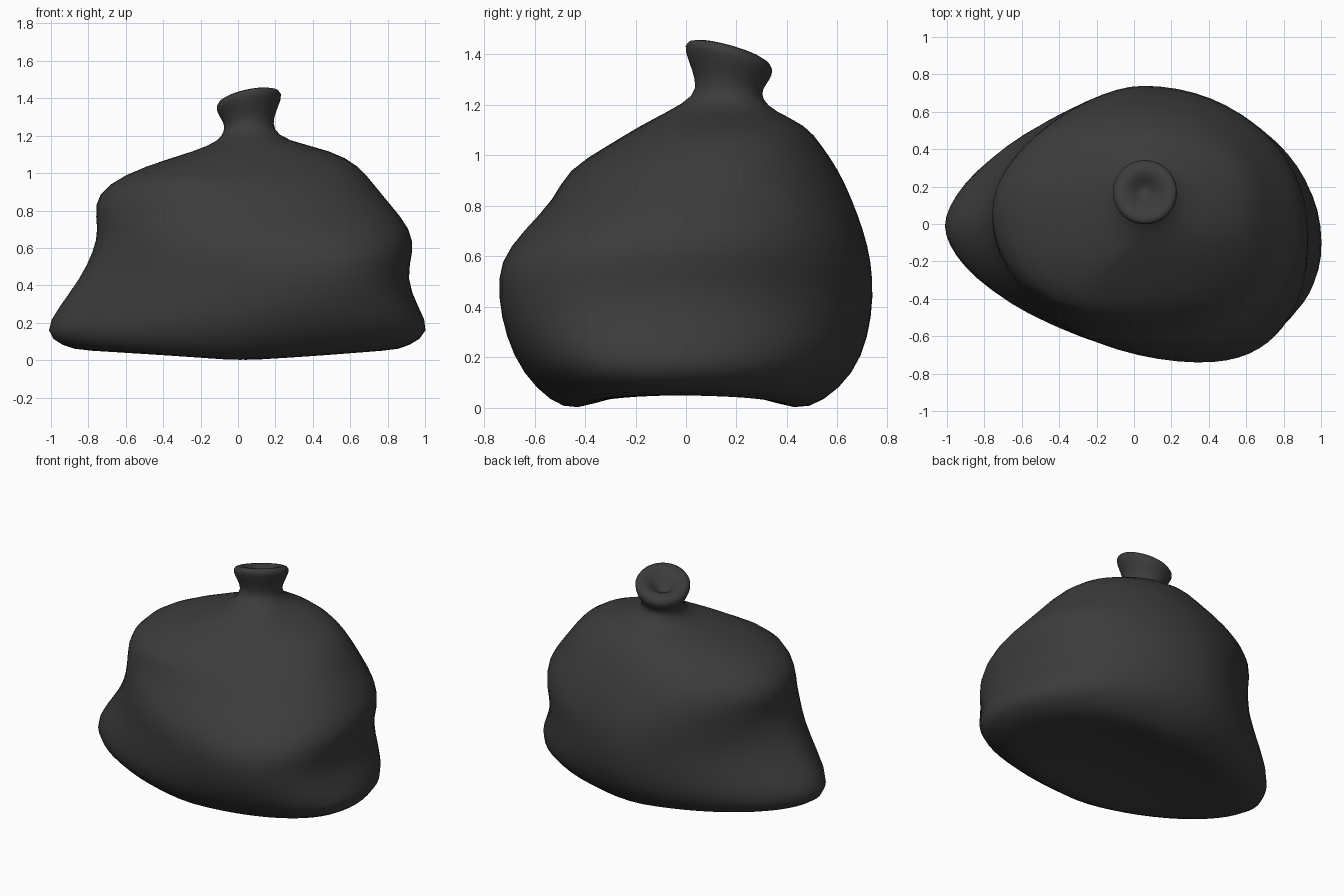
import bpy
import bmesh
from math import cos, sin, tau

SEGMENTS = 30

# Rings from the base up: height, right, left, front, back, front bulge x, side fullness
RINGS = [
    (-.02, -.82, .81, -.44, .44, .0, 1.85),
    (.02, -.95, .92, -.54, .55, .0, 1.8),
    (.13, -1.05, 1.04, -.65, .67, .1, 1.7),
    (.28, -.97, .97, -.72, .73, .25, 1.7),
    (.44, -.85, .9, -.75, .75, .35, 1.75),
    (.58, -.78, .945, -.745, .74, .35, 1.95),
    (.7, -.75, .93, -.65, .71, .25, 2.15),
    (.83, -.78, .82, -.52, .66, .05, 2.2),
    (.94, -.71, .73, -.48, .61, -.2, 2.1),
    (1.04, -.5, .65, -.31, .54, -.15, 2),
    (1.12, -.22, .51, -.18, .48, -.05, 2),
    (1.175, -.1, .25, -.07, .35, .05, 2),
]
# Tied neck, rolled rim and the dimple inside: height, radius
NECK = [(1.23, .132), (1.28, .132), (1.34, .162), (1.39, .182),
        (1.42, .145), (1.4, .085), (1.35, .04)]
NECK_X, NECK_Y = .058, .17


def lerp(a, b, t):
    return a + (b - a) * min(1, max(0, t))


def power(value, exponent):
    return abs(value) ** exponent * (1 if value >= 0 else -1)


def body_point(ring, angle):
    z, right, left, front, back, bulge_x, fullness = ring
    c, s = cos(angle), sin(angle)
    # The left side stays full while the right side narrows to a corner
    if c > 0:
        e = 2 / (2.4 if s < 0 else 2.1)
    else:
        e = 2 / (fullness if s < 0 else lerp(fullness, fullness - .35, z / .8))
    middle_x = bulge_x if s < 0 else .04
    middle_y = lerp(-.1 if c > 0 else -.01, NECK_Y, (z - .5) / .7)
    reach_x = left - middle_x if c > 0 else middle_x - right
    reach_y = back - middle_y if s > 0 else middle_y - front
    # The base sags at the front and back and lifts at both sides
    lift = .06 * abs(c) * max(0, 1 - z / .2)
    return (middle_x + reach_x * power(c, e),
            middle_y + reach_y * power(s, e), z + lift)


def neck_point(ring, angle):
    z, radius = ring
    dx, dy = radius * cos(angle), radius * sin(angle)
    tilt = lerp(0, 1, (z - 1.2) / .15)
    return (NECK_X + dx, NECK_Y + dy, z + tilt * (.19 * dx - .27 * dy))


# Loft the bag from its base to the dimple in the knot
bm = bmesh.new()
angles = [tau * (i + .5) / SEGMENTS for i in range(SEGMENTS)]
loops = [[bm.verts.new(body_point(r, a)) for a in angles] for r in RINGS]
loops += [[bm.verts.new(neck_point(r, a)) for a in angles] for r in NECK]
for low, high in zip(loops, loops[1:]):
    for i in range(SEGMENTS):
        j = (i + 1) % SEGMENTS
        bm.faces.new((low[i], low[j], high[j], high[i]))

# Slightly hollow underside, and the floor of the dimple
under = [bm.verts.new((v.co.x * .65, v.co.y * .65, .05)) for v in loops[0]]
under_centre = bm.verts.new((0, 0, .07))
dimple_centre = bm.verts.new((NECK_X, NECK_Y, 1.34))
for i in range(SEGMENTS):
    j = (i + 1) % SEGMENTS
    bm.faces.new((under[i], under[j], loops[0][j], loops[0][i]))
    bm.faces.new((under_centre, under[j], under[i]))
    bm.faces.new((dimple_centre, loops[-1][i], loops[-1][j]))
bmesh.ops.recalc_face_normals(bm, faces=bm.faces)

default_cube = bpy.data.objects.get("Cube")
if default_cube:
    bpy.data.objects.remove(default_cube, do_unlink=True)

mesh = bpy.data.meshes.new("tied_sack")
bm.to_mesh(mesh)
bm.free()
sack = bpy.data.objects.new("tied_sack", mesh)
bpy.context.collection.objects.link(sack)

# Dark grey plastic
plastic = bpy.data.materials.new("dark_grey_plastic")
plastic.use_nodes = True
colour = (.045, .045, .045, 1)
plastic.diffuse_color = colour
plastic.node_tree.nodes["Principled BSDF"].inputs["Base Color"].default_value = colour
mesh.materials.append(plastic)

# Round the loft off
for polygon in mesh.polygons:
    polygon.use_smooth = True
smoothing = sack.modifiers.new("rounding", 'SUBSURF')
smoothing.levels = smoothing.render_levels = 1
